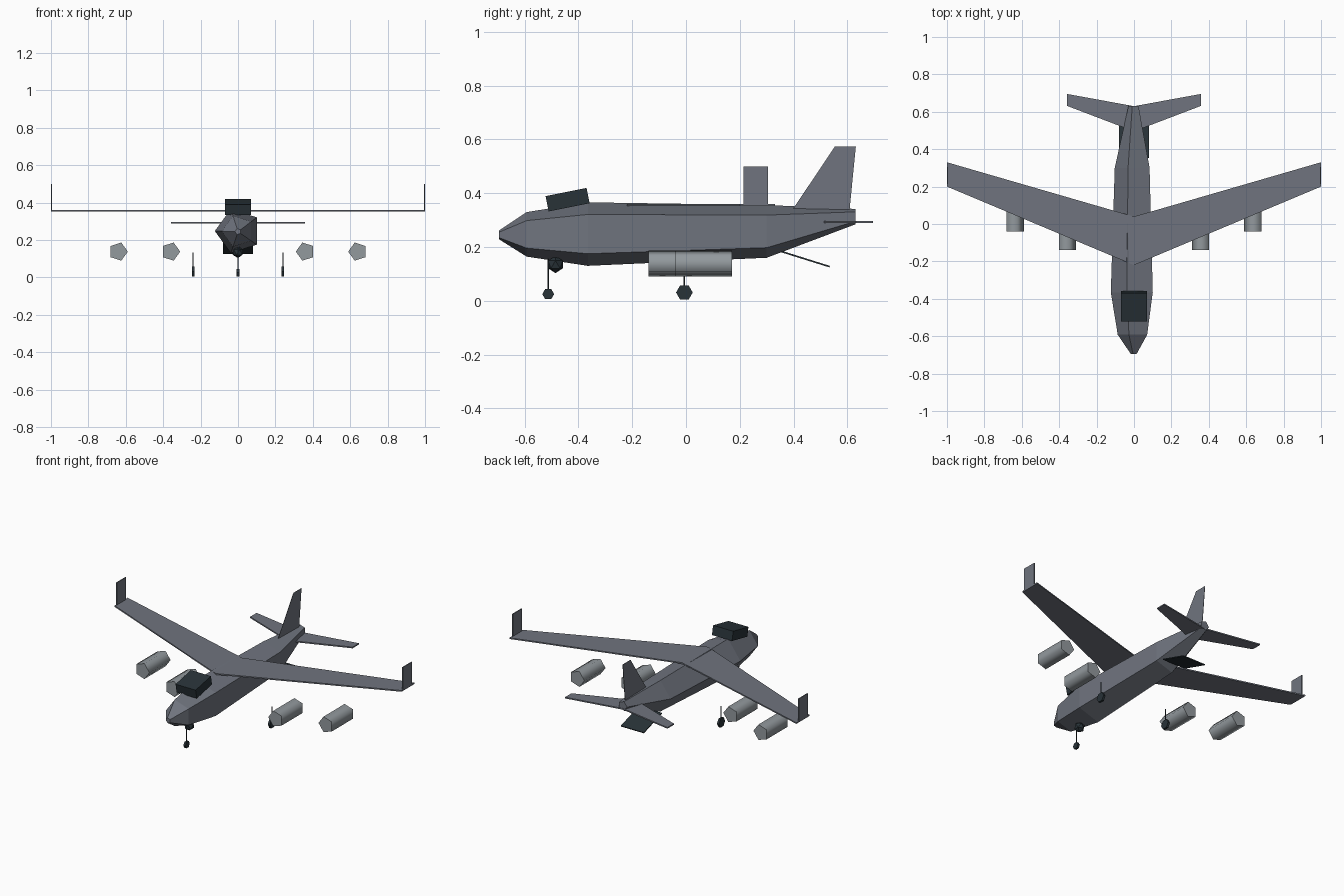
import bpy
import bmesh
from math import cos, sin, pi, radians
from mathutils import Matrix, Vector

cube = bpy.data.objects.get("Cube")
if cube:
    bpy.data.objects.remove(cube, do_unlink=True)


def material(name, rgb):
    mat = bpy.data.materials.new(name)
    mat.use_nodes = True
    mat.diffuse_color = (*rgb, 1)
    bsdf = next(n for n in mat.node_tree.nodes if n.type == "BSDF_PRINCIPLED")
    bsdf.inputs["Base Color"].default_value = (*rgb, 1)
    return mat


HULL = material("hull grey", (0.16, 0.175, 0.21))
ENGINE = material("engine light grey", (0.29, 0.32, 0.34))
DARK = material("dark slate", (0.021, 0.032, 0.039))


def finish(name, bm, mat):
    bmesh.ops.recalc_face_normals(bm, faces=bm.faces)
    mesh = bpy.data.meshes.new(name)
    bm.to_mesh(mesh)
    bm.free()
    mesh.materials.append(mat)
    obj = bpy.data.objects.new(name, mesh)
    bpy.context.collection.objects.link(obj)
    return obj


def plate(name, points, thickness, mat):
    """Flat outline given a thickness, centred on the outline."""
    bm = bmesh.new()
    face = bm.faces.new([bm.verts.new(p) for p in points])
    face.normal_update()
    step = face.normal * thickness
    bmesh.ops.translate(bm, verts=bm.verts, vec=-step / 2)
    new = bmesh.ops.extrude_face_region(bm, geom=[face], use_keep_orig=True)["geom"]
    bmesh.ops.translate(bm, vec=step, verts=[g for g in new if isinstance(g, bmesh.types.BMVert)])
    return finish(name, bm, mat)


def loft(name, sections, sides, start, x, mat, smooth=False):
    """Skin regular polygons of (y, z, radius) along y, with capped ends."""
    bm = bmesh.new()
    angles = [start + 2 * pi * i / sides for i in range(sides)]
    rings = [[bm.verts.new((x + r * cos(a), y, z + r * sin(a))) for a in angles]
             for y, z, r in sections]
    for a, b in zip(rings, rings[1:]):
        for i in range(sides):
            j = (i + 1) % sides
            bm.faces.new((a[i], a[j], b[j], b[i])).smooth = smooth
    for ring in (rings[0], rings[-1]):
        cap = bm.faces.new(ring)
        for edge in cap.edges:
            edge.smooth = False
    return finish(name, bm, mat)


def cylinder(name, centre, radius, depth, sides, axis, mat):
    bm = bmesh.new()
    turn = Vector((0, 0, 1)).rotation_difference(Vector(axis)).to_matrix().to_4x4()
    bmesh.ops.create_cone(bm, cap_ends=True, segments=sides, radius1=radius, radius2=radius,
                          depth=depth, matrix=Matrix.Translation(centre) @ turn)
    return finish(name, bm, mat)


def swept(name, half_span, root, tip, z, thickness):
    """Symmetric swept surface; root and tip are (leading y, trailing y)."""
    w = half_span
    points = [(0, root[0], z), (w, tip[0], z), (w, tip[1], z),
              (0, root[1], z), (-w, tip[1], z), (-w, tip[0], z)]
    plate(name, points, thickness, HULL)


# Five-sided fuselage, one corner pointing to the right
loft("fuselage", [(-0.695, 0.245, 0.017), (-0.592, 0.247, 0.087), (-0.365, 0.248, 0.124),
                  (0.30, 0.258, 0.103), (0.63, 0.313, 0.030)], 5, pi, 0, HULL)

# Wing, tailplane and fin
swept("wing", 1.0, (-0.22, 0.04), (0.20, 0.33), 0.356, 0.008)
swept("tailplane", 0.357, (0.495, 0.63), (0.631, 0.695), 0.293, 0.008)
plate("tail_fin", [(0, 0.39, 0.33), (0, 0.553, 0.573), (0, 0.631, 0.573), (0, 0.607, 0.33)],
      0.002, HULL)

# Winglets, engines and main landing gear on both sides
for s, side in ((1, "left"), (-1, "right")):
    x = s * 0.997
    plate(side + "_winglet", [(x, 0.214, 0.355), (x, 0.305, 0.355), (x, 0.305, 0.50),
                              (x, 0.214, 0.50)], 0.006, HULL)
    for place, ex, y in (("inner", 0.36, -0.14), ("outer", 0.64, -0.04)):
        loft(f"{side}_{place}_engine", [(y, 0.138, 0.051), (y + 0.21, 0.138, 0.051)], 5,
             pi if s > 0 else 0, s * ex, ENGINE, smooth=True)
    cylinder(side + "_gear_strut", (s * 0.24, -0.006, 0.083), 0.003, 0.1, 6, (0, 0, 1), DARK)
    cylinder(side + "_gear_wheel", (s * 0.24, -0.006, 0.031), 0.031, 0.014, 6, (1, 0, 0), DARK)

# Nose landing gear and sensor ball
cylinder("nose_gear_strut", (0, -0.512, 0.09), 0.003, 0.13, 6, (0, 0, 1), DARK)
cylinder("nose_gear_wheel", (0, -0.512, 0.025), 0.022, 0.014, 6, (1, 0, 0), DARK)
bm = bmesh.new()
bmesh.ops.create_icosphere(bm, subdivisions=1, radius=0.032,
                           matrix=Matrix.Translation((0, -0.485, 0.135)))
finish("sensor_ball", bm, DARK)

# Tilted cockpit block
bm = bmesh.new()
bmesh.ops.create_cube(bm, size=1, matrix=Matrix.Translation((0, -0.44, 0.376))
                      @ Matrix.Rotation(radians(11.3), 4, "X")
                      @ Matrix.Diagonal((0.14, 0.155, 0.058, 1)))
finish("cockpit", bm, DARK)

# Lowered rear ramp
plate("rear_ramp", [(-0.08, 0.355, 0.183), (0.08, 0.355, 0.183),
                    (0.08, 0.534, 0.127), (-0.08, 0.534, 0.127)], 0.006, DARK)
